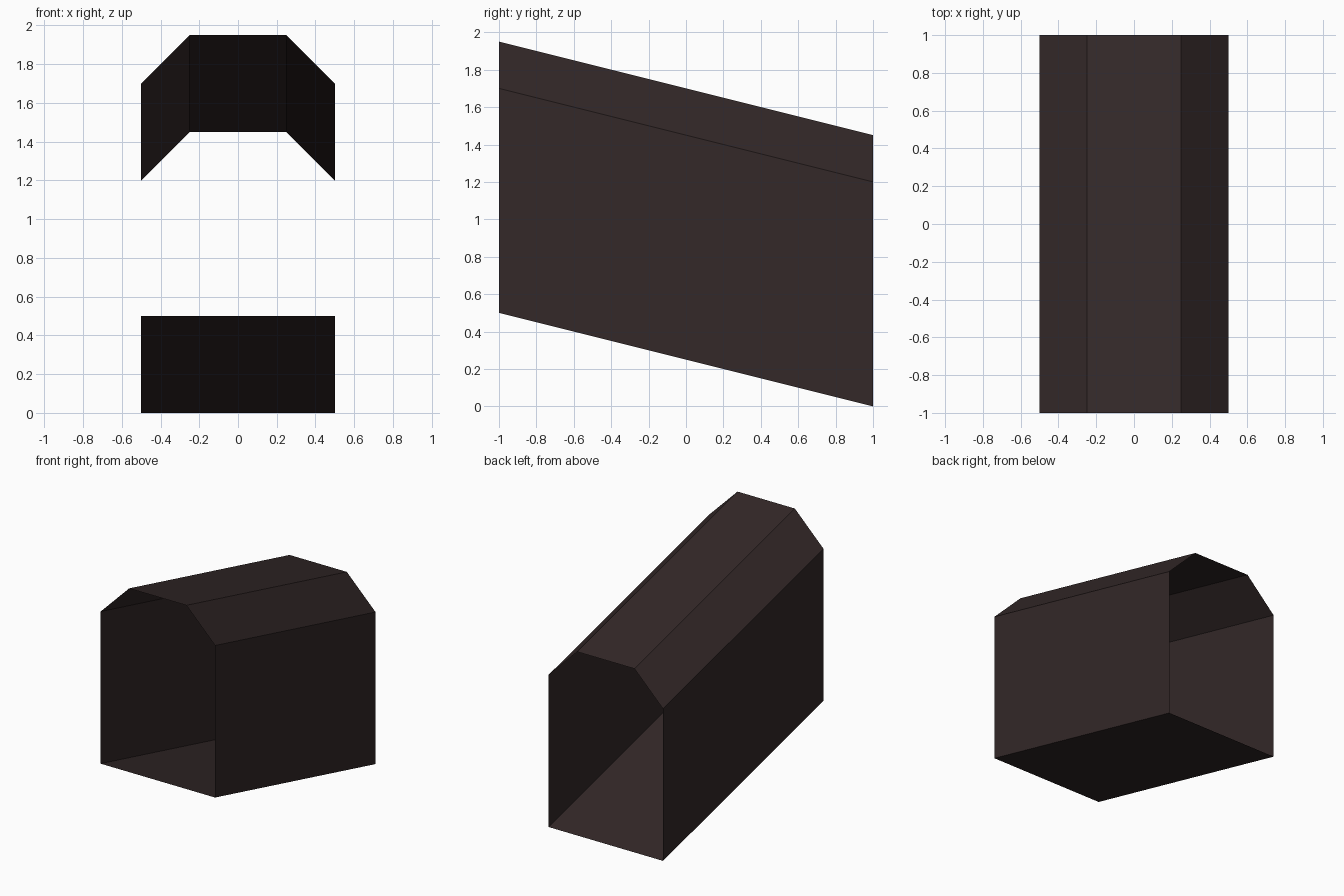
import bpy
import bmesh

cube = bpy.data.objects.get("Cube")
if cube:
    bpy.data.objects.remove(cube, do_unlink=True)

# Dark brown for the whole shell
brown = bpy.data.materials.new("dark_brown")
brown.use_nodes = True
colour = (0.033, 0.021, 0.021, 1)
brown.diffuse_color = colour
brown.node_tree.nodes["Principled BSDF"].inputs["Base Color"].default_value = colour

# Cross-section: floor, walls and chamfered roof
half_profile = [(0.5, 0), (0.5, 1.2), (0.25, 1.45)]
profile = half_profile + [(-x, z) for x, z in reversed(half_profile)]
rise = 0.5  # the front end sits this much higher than the back

# Open-ended sloping tunnel: bridge the front ring to the back ring
bm = bmesh.new()
front = [bm.verts.new((x, -1, z + rise)) for x, z in profile]
back = [bm.verts.new((x, 1, z)) for x, z in profile]
for i in range(len(profile)):
    j = (i + 1) % len(profile)
    bm.faces.new((front[i], back[i], back[j], front[j]))
bm.normal_update()

mesh = bpy.data.meshes.new("sloping_tunnel")
bm.to_mesh(mesh)
bm.free()
mesh.materials.append(brown)
tunnel = bpy.data.objects.new("sloping_tunnel", mesh)
bpy.context.collection.objects.link(tunnel)
